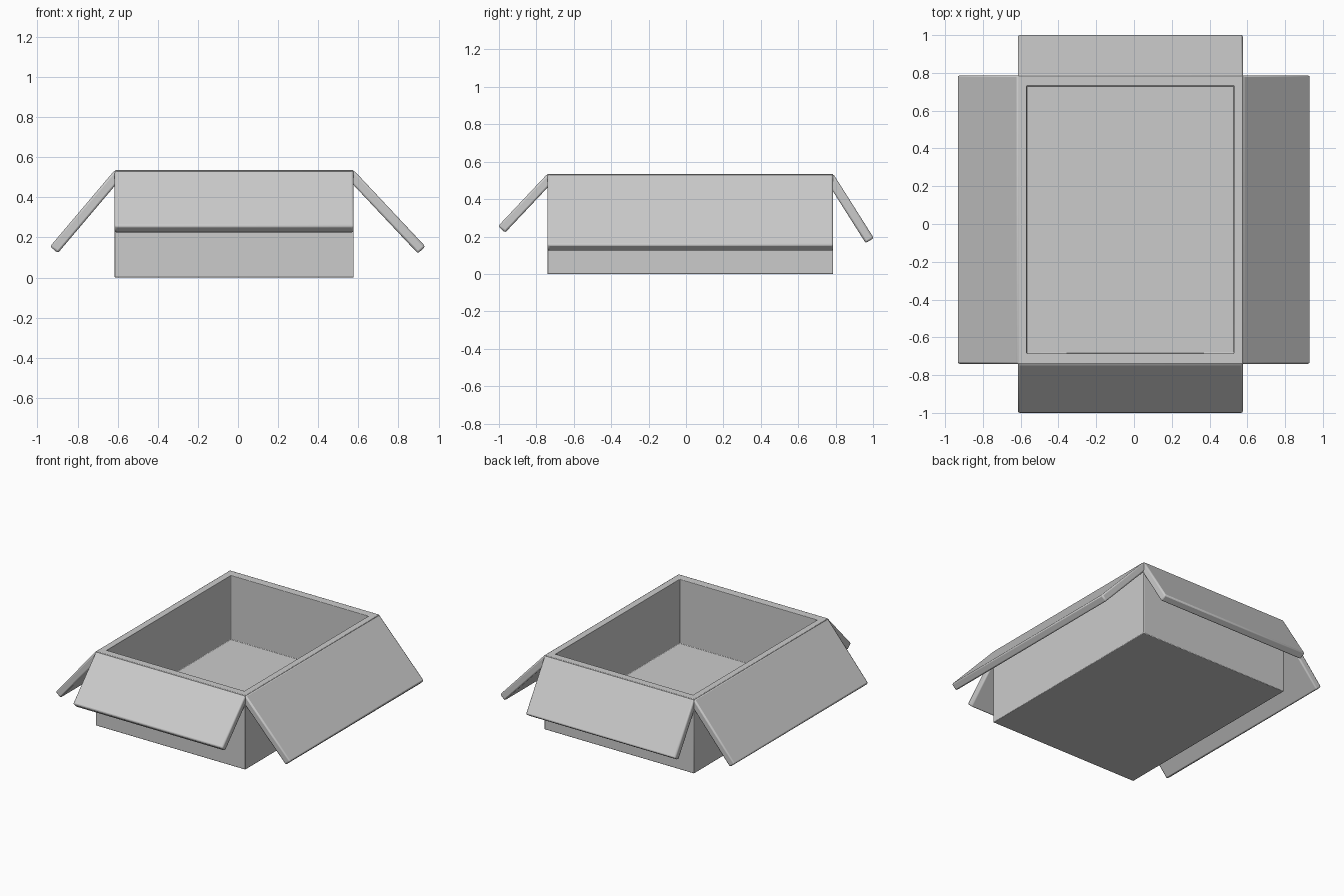
import bpy, bmesh
from mathutils import Vector

if "Cube" in bpy.data.objects:
    bpy.data.objects.remove(bpy.data.objects["Cube"])

X0, X1, Y0, Y1, H = -0.615, 0.577, -0.741, 0.787, 0.535
WALL_X, WALL_Y, FLOOR, CARD = 0.047, 0.056, 0.07, 0.051


def finish(name, bm, bevel):
    bmesh.ops.recalc_face_normals(bm, faces=bm.faces)
    mesh = bpy.data.meshes.new(name)
    bm.to_mesh(mesh)
    bm.free()
    ob = bpy.data.objects.new(name, mesh)
    bpy.context.collection.objects.link(ob)
    mod = ob.modifiers.new("soft_edges", 'BEVEL')
    mod.width = bevel
    mod.segments = 2
    mod.limit_method = 'ANGLE'
    bpy.ops.object.select_all(action='DESELECT')
    bpy.context.view_layer.objects.active = ob
    ob.select_set(True)
    bpy.ops.object.shade_smooth_by_angle()
    return ob


# Open tray: block with the top inset and pushed down to the floor
bm = bmesh.new()
bmesh.ops.create_cube(bm, size=1)
for v in bm.verts:
    v.co = ((v.co.x + 0.5) * (X1 - X0) + X0,
            (v.co.y + 0.5) * (Y1 - Y0) + Y0,
            (v.co.z + 0.5) * H)
top = max(bm.faces, key=lambda f: f.calc_center_median().z)
bmesh.ops.inset_region(bm, faces=[top], thickness=0.03, use_even_offset=True)
for v in top.verts:
    v.co.x = X1 - WALL_X if v.co.x > 0 else X0 + WALL_X
    v.co.y = Y1 - WALL_Y if v.co.y > 0 else Y0 + WALL_Y
floor = bmesh.ops.extrude_discrete_faces(bm, faces=[top])["faces"][0]
bmesh.ops.translate(bm, verts=floor.verts, vec=(0, 0, FLOOR - H))
finish("box_body", bm, 0.004)


# Flap: slab hinged on the rim, sloping out and down to its tip
def flap(name, axis, hinge, tip, lo, hi):
    h, t = Vector((hinge, H)), Vector(tip)
    d = (t - h).normalized()
    n = Vector((-d.y, d.x))
    if n.y < 0:
        n = -n
    profile = [h, t, t - n * CARD, h - n * CARD]
    bm = bmesh.new()
    verts = [bm.verts.new((p.x, lo, p.y) if axis == 'x' else (lo, p.x, p.y))
             for p in profile]
    face = bm.faces.new(verts)
    ext = bmesh.ops.extrude_face_region(bm, geom=[face])["geom"]
    moved = [g for g in ext if isinstance(g, bmesh.types.BMVert)]
    step = (0, hi - lo, 0) if axis == 'x' else (hi - lo, 0, 0)
    bmesh.ops.translate(bm, verts=moved, vec=step)
    finish(name, bm, 0.01)


flap("left_flap", 'x', X0, (-0.937, 0.155), Y0, Y1)
flap("right_flap", 'x', X1, (0.934, 0.155), Y0, Y1)
flap("front_flap", 'y', Y0, (-1.004, 0.256), X0, X1)
flap("back_flap", 'y', Y1, (1.004, 0.192), X0, X1)
